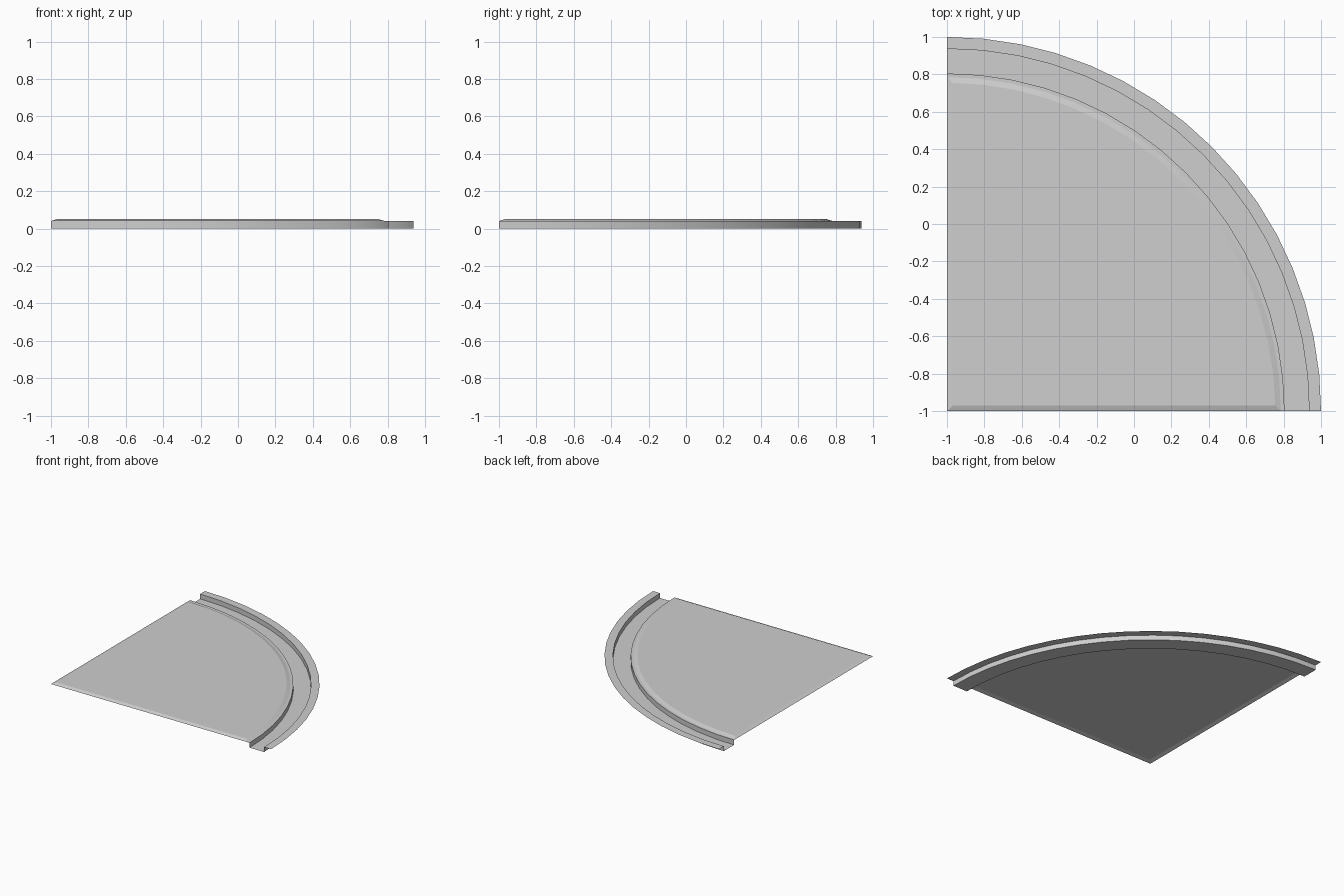
import bpy, bmesh, math

cube = bpy.data.objects.get("Cube")
if cube:
    bpy.data.objects.remove(cube, do_unlink=True)

SEGMENTS = 16
CENTRE = -1.0          # x and y of the sector's sharp corner
PLATE_R = 1.785        # foot of the plate's bevel
BEVEL = 0.03
RIM_Z, TOP_Z = 0.04, 0.05

grey = bpy.data.materials.new("light_grey")
grey.use_nodes = True
colour = (0.62, 0.62, 0.62, 1)
grey.diffuse_color = colour
grey.node_tree.nodes["Principled BSDF"].inputs["Base Color"].default_value = colour


def arc(bm, radius, z, start=0.0):
    """Row of vertices along a quarter circle, trimmed by start at both ends."""
    row = []
    for i in range(SEGMENTS + 1):
        a = start + (math.pi / 2 - 2 * start) * i / SEGMENTS
        row.append(bm.verts.new((CENTRE + radius * math.cos(a),
                                 CENTRE + radius * math.sin(a), z)))
    return row


def bridge(bm, inner, outer, closed=False):
    """Quads between two matching rows of vertices."""
    count = len(inner)
    for i in range(count if closed else count - 1):
        j = (i + 1) % count
        bm.faces.new((inner[i], outer[i], outer[j], inner[j]))


def finish(bm, name):
    mesh = bpy.data.meshes.new(name)
    bm.to_mesh(mesh)
    bm.free()
    obj = bpy.data.objects.new(name, mesh)
    bpy.context.collection.objects.link(obj)
    mesh.materials.append(grey)
    bpy.ops.object.select_all(action="DESELECT")
    obj.select_set(True)
    bpy.context.view_layer.objects.active = obj
    bpy.ops.object.shade_smooth_by_angle(angle=math.radians(10))
    return obj


# Quarter-round plate: flat top with a shallow mitred bevel on all three sides
bm = bmesh.new()
top_r = PLATE_R - BEVEL
foot = arc(bm, PLATE_R, RIM_Z)
foot.append(bm.verts.new((CENTRE, CENTRE, RIM_Z)))
top = arc(bm, top_r, TOP_Z, math.asin(BEVEL / top_r))
top.append(bm.verts.new((CENTRE + BEVEL, CENTRE + BEVEL, TOP_Z)))
bridge(bm, top, foot, closed=True)
bm.faces.new(top)
finish(bm, "plate")

# Curved open-ended gutter: narrow ledge, drop, floor, rise and thin outer lip
profile = [(PLATE_R, RIM_Z), (1.805, RIM_Z), (1.805, 0), (1.937, 0),
           (1.937, RIM_Z), (2.0, RIM_Z)]
bm = bmesh.new()
rows = [arc(bm, r, z) for r, z in profile]
for inner, outer in zip(rows, rows[1:]):
    bridge(bm, inner, outer)
finish(bm, "gutter")
